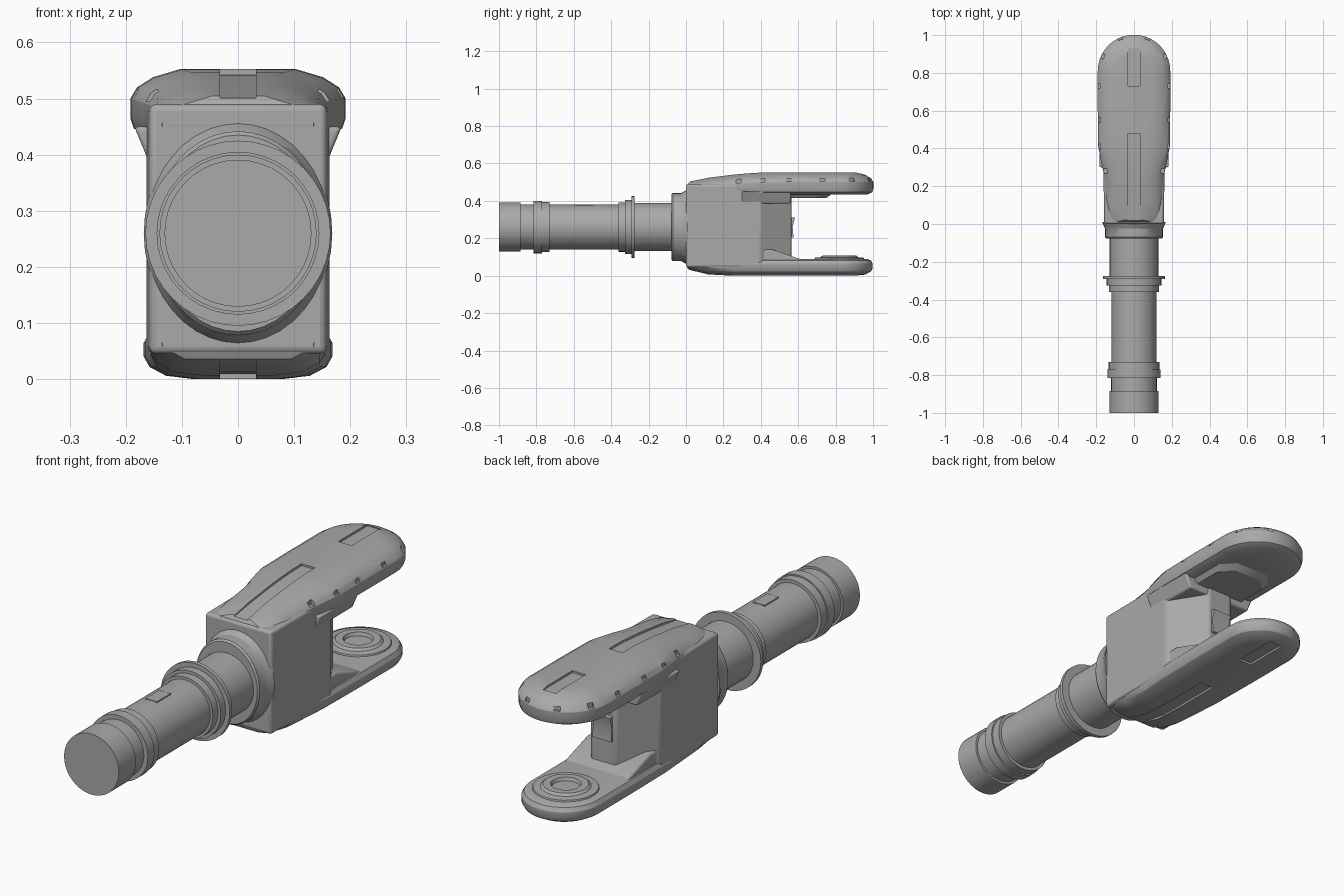
import bpy, bmesh, math
from mathutils import Vector, Matrix

if "Cube" in bpy.data.objects:
    bpy.data.objects.remove(bpy.data.objects["Cube"])

grey = bpy.data.materials.new("plain grey")
grey.use_nodes = True
grey.diffuse_color = (0.4, 0.4, 0.4, 1)
grey.node_tree.nodes["Principled BSDF"].inputs["Base Color"].default_value = (0.4, 0.4, 0.4, 1)

AXIS_Z = 0.26


def finish(name, bm, bevel=0, smooth=30):
    bmesh.ops.recalc_face_normals(bm, faces=bm.faces)
    mesh = bpy.data.meshes.new(name)
    bm.to_mesh(mesh)
    bm.free()
    obj = bpy.data.objects.new(name, mesh)
    bpy.context.collection.objects.link(obj)
    mesh.materials.append(grey)
    bpy.ops.object.select_all(action='DESELECT')
    obj.select_set(True)
    bpy.context.view_layer.objects.active = obj
    if bevel:
        mod = obj.modifiers.new("bevel", 'BEVEL')
        mod.width, mod.segments, mod.limit_method = bevel, 3, 'ANGLE'
    if smooth:
        bpy.ops.object.shade_smooth_by_angle(angle=math.radians(smooth))
    return obj


def prism(bm, points):
    """Closed solid between matching start and end outlines."""
    a, b = [[bm.verts.new(p) for p in loop] for loop in points]
    bm.faces.new(a)
    bm.faces.new(b[::-1])
    for i in range(len(a)):
        j = (i + 1) % len(a)
        bm.faces.new((a[i], a[j], b[j], b[i]))


def side_prism(bm, profile, half):
    prism(bm, [[(s * half, y, z) for y, z in profile] for s in (-1, 1)])


def box(bm, centre, size, turn=0):
    m = Matrix.Translation(centre) @ Matrix.Rotation(turn, 4, 'Z') @ Matrix.Diagonal((*size, 1))
    bmesh.ops.create_cube(bm, size=1, matrix=m)


def lathe(name, profile, matrix, sides=40):
    """Revolve (radius, height) pairs around local z."""
    bm = bmesh.new()
    rings = []
    for r, h in profile:
        rings.append([bm.verts.new((r * math.cos(t), r * math.sin(t), h))
                      for t in (2 * math.pi * k / sides for k in range(sides))])
    for a, b in zip(rings, rings[1:]):
        for i in range(sides):
            j = (i + 1) % sides
            bm.faces.new((a[i], a[j], b[j], b[i]))
    bm.faces.new(rings[0][::-1])
    bm.faces.new(rings[-1])
    bm.transform(matrix)
    return finish(name, bm)


def drop(y, depth, reach):
    return depth * max(0, 1 - max(y, 0) / reach) ** 1.6


def arm(name, path, centre, layers, depth, reach, sign):
    """Rounded paddle: stacked, inset outlines whose outer side slopes at the front."""
    radius = path[-1][0]
    right = path + [(radius * math.cos(t), centre + radius * math.sin(t))
                    for t in (math.pi / 2 * k / 10 for k in range(1, 10))]
    bm = bmesh.new()
    loops = []
    for inset, z, slope in layers:
        row = []
        for x, y in right:
            if y > centre:
                k = (radius - inset) / radius
                px, py = x * k, centre + (y - centre) * k
            else:
                px, py = x - inset, y + (inset * 0.25 if y < 0.05 else 0)
            pz = z - sign * slope * drop(y, depth, reach)
            row.append([bm.verts.new((s * px, py, pz)) for s in (1, -1)])
        tip = bm.verts.new((0, centre + radius - inset, z))
        loops.append((row, tip))
    for row, tip in (loops[0], loops[-1]):
        for a, b in zip(row, row[1:]):
            bm.faces.new((a[0], b[0], b[1], a[1]))
        bm.faces.new((row[-1][0], tip, row[-1][1]))
    for (ra, ta), (rb, tb) in zip(loops, loops[1:]):
        a = [p[0] for p in ra] + [ta] + [p[1] for p in ra[::-1]]
        b = [p[0] for p in rb] + [tb] + [p[1] for p in rb[::-1]]
        for i in range(len(a)):
            j = (i + 1) % len(a)
            bm.faces.new((a[i], a[j], b[j], b[i]))
    return finish(name, bm, smooth=0)


def grooves(bm, outer, depth, reach, sign, spans):
    """Shallow channels that follow the outer face of an arm."""
    for start, end in spans:
        ys = [start + (end - start) * k / 6 for k in range(7)]
        floor = [(y, outer - sign * (drop(y, depth, reach) + 0.009)) for y in ys]
        side_prism(bm, floor + [(end, outer + sign * 0.05), (start, outer + sign * 0.05)], 0.032)


def carve(obj, bm):
    cutter = finish("cutter", bm, smooth=0)
    cutter.hide_render = True
    bpy.context.view_layer.objects.active = obj
    mod = obj.modifiers.new("carve", 'BOOLEAN')
    mod.operation, mod.solver, mod.object = 'DIFFERENCE', 'EXACT', cutter
    bpy.ops.object.modifier_apply(modifier=mod.name)
    bpy.data.objects.remove(cutter)
    bpy.ops.object.select_all(action='DESELECT')
    obj.select_set(True)
    bpy.ops.object.shade_smooth_by_angle(angle=math.radians(30))


# Upper arm with grooves and rim notches
front_path = [(0.135, 0), (0.155, 0.03), (0.155, 0.12), (0.157, 0.25)]
upper_path = front_path + [(0.172, 0.32), (0.19, 0.41), (0.192, 0.6), (0.192, 0.81)]
upper = arm("upper_arm", upper_path, 0.81,
            [(0.03, 0.435, 0), (0.006, 0.447, 0), (0, 0.465, 0.3), (0, 0.5, 0.9),
             (0.012, 0.52, 1), (0.04, 0.538, 1), (0.09, 0.553, 1)], 0.048, 0.45, 1)
cut = bmesh.new()
grooves(cut, 0.553, 0.048, 0.45, 1, [(-0.02, 0.48), (0.73, 0.93)])
for s in (-1, 1):
    for x, y in ((0.08, 0.005), (0.158, 0.28), (0.192, 0.41), (0.195, 0.55), (0.195, 0.73),
                 (0.172, 0.89), (0.075, 0.99)):
        turn = math.atan2(max(0, y - 0.81), x)
        box(cut, (s * x, y, 0.514 - drop(y, 0.04, 0.45)), (0.03, 0.026, 0.022), s * turn)
carve(upper, cut)

# Lower arm with grooves
lower_path = front_path + [(0.165, 0.36), (0.168, 0.6), (0.168, 0.83)]
lower = arm("lower_arm", lower_path, 0.83,
            [(0.09, 0, 1), (0.04, 0.006, 1), (0.01, 0.022, 1), (0, 0.04, 0.6),
             (0, 0.065, 0), (0.01, 0.082, 0), (0.03, 0.09, 0)], 0.03, 0.2, -1)
cut = bmesh.new()
grooves(cut, 0, 0.03, 0.2, -1, [(-0.02, 0.48), (0.73, 0.93)])
carve(lower, cut)

# Central block with slanted rear cheeks
plan = [(-0.158, 0), (0.158, 0), (0.163, 0.4), (0.06, 0.565), (-0.06, 0.565), (-0.163, 0.4)]
bm = bmesh.new()
prism(bm, [[(x, y, z) for x, y in plan] for z in (0.045, 0.5 - 0.01)])
finish("central_block", bm, bevel=0.012)

# Gussets where the arms leave the block
bm = bmesh.new()
side_prism(bm, [(0.3, 0.05), (0.3, 0.14), (0.46, 0.14), (0.58, 0.1), (0.64, 0.08), (0.64, 0.05)], 0.152)
finish("lower_gusset", bm, bevel=0.01)
bm = bmesh.new()
prism(bm, [[(s * w, y, z) for s, y in ((-1, 0.3), (1, 0.3), (1, 0.56), (-1, 0.56))]
           for w, z in ((0.158, 0.385), (0.185, 0.45))])
finish("upper_gusset", bm, bevel=0.008)
bm = bmesh.new()
prism(bm, [[(-w, 0.5, z), (w, 0.5, z), (w, e - 0.06, z), (w * 0.6, e, z), (-w * 0.6, e, z), (-w, e - 0.06, z)]
           for w, e, z in ((0.12, 0.75, 0.415), (0.145, 0.79, 0.445))])
finish("upper_arm_boss", bm)

# Rear latch
bm = bmesh.new()
side_prism(bm, [(0.54, 0.2), (0.575, 0.205), (0.57, 0.26), (0.582, 0.31), (0.54, 0.315)], 0.045)
finish("rear_latch", bm)

# Raised seat ring on the lower arm
lathe("seat_ring", [(0.135, 0.08), (0.13, 0.096), (0.1, 0.099), (0.09, 0.108), (0.06, 0.108),
                    (0.055, 0.094)], Matrix.Translation((0, 0.82, 0)), 24)

# Stepped shaft along the front
along_y = Matrix.Translation((0, 0, AXIS_Z)) @ Matrix.Rotation(-math.pi / 2, 4, 'X')
steps = [(-1, -0.885, 0.131), (-0.885, -0.815, 0.121), (-0.815, -0.77, 0.14), (-0.77, -0.73, 0.134),
         (-0.73, -0.36, 0.12), (-0.36, -0.325, 0.132), (-0.325, -0.292, 0.145),
         (-0.292, -0.275, 0.165), (-0.275, 0.05, 0.129)]
lathe("shaft", [(r, y) for a, b, r in steps for y in (a, b)], along_y)

# Oval collar flaring into the block
lathe("collar", [(0.175, -0.078), (0.182, -0.07), (0.182, -0.025), (0.19, -0.012), (0.2, 0.01)],
      Matrix.Diagonal((0.84, 1, 1, 1)) @ along_y)

# Small plate on top of the shaft
bm = bmesh.new()
box(bm, (0, -0.545, AXIS_Z + 0.118), (0.055, 0.095, 0.008))
finish("shaft_plate", bm)
